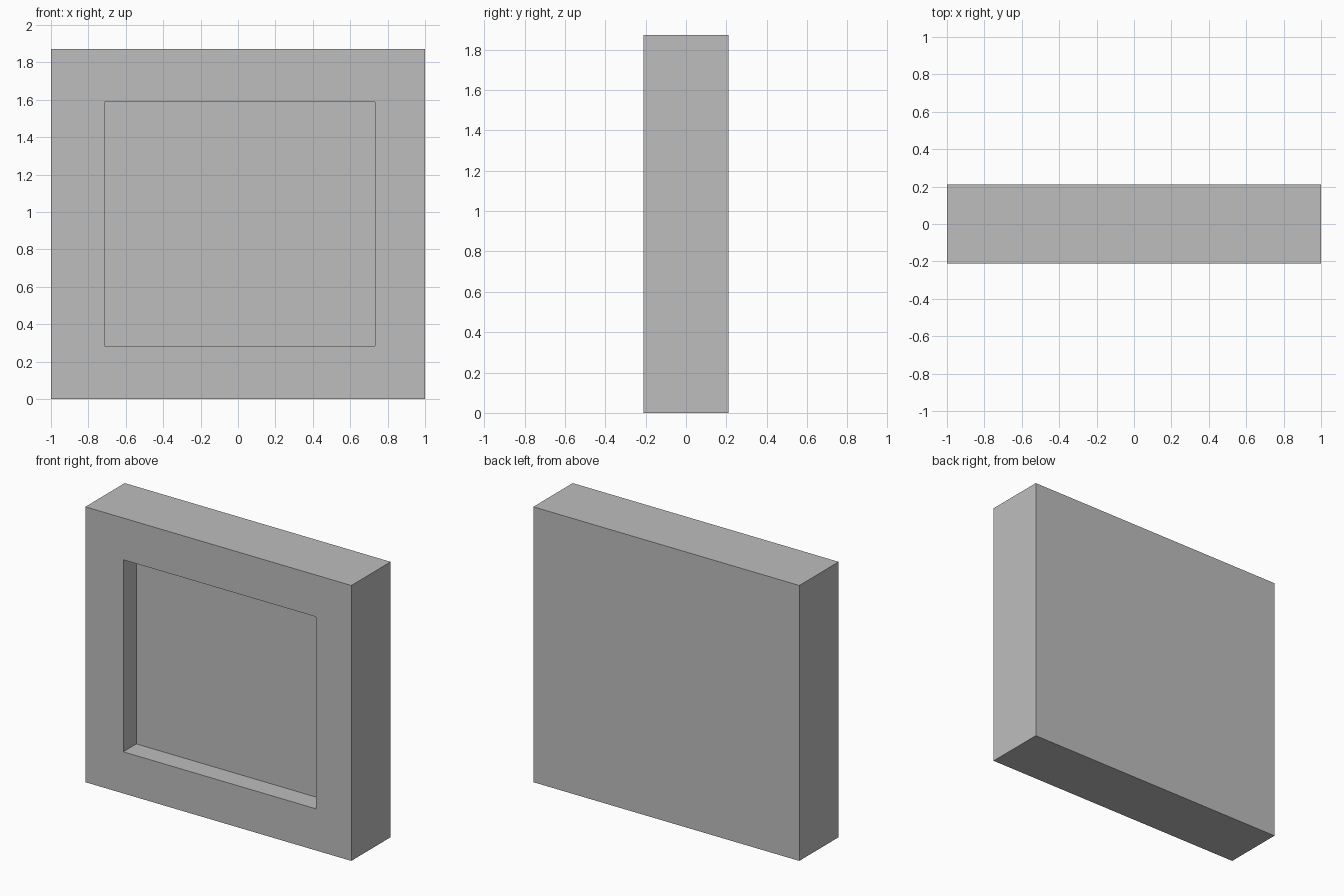
import bpy
import bmesh
from mathutils import Vector

old = bpy.data.objects.get("Cube")
if old:
    bpy.data.objects.remove(old, do_unlink=True)

WIDTH, DEPTH, HEIGHT = 2.0, 0.422, 1.872
LEFT, RIGHT, BOTTOM, TOP = -0.715, 0.733, 0.283, 1.588
RECESS = 0.14

# Single plain grey
grey = bpy.data.materials.new("plain grey")
grey.use_nodes = True
colour = (0.515, 0.515, 0.515, 1)
grey.diffuse_color = colour
grey.node_tree.nodes["Principled BSDF"].inputs["Base Color"].default_value = colour

# Solid slab
bm = bmesh.new()
bmesh.ops.create_cube(bm, size=1)
bmesh.ops.scale(bm, vec=(WIDTH, DEPTH, HEIGHT), verts=bm.verts)
bmesh.ops.translate(bm, vec=(0, 0, HEIGHT / 2), verts=bm.verts)

# Border around the front opening, slightly off centre
bm.normal_update()
front = min(bm.faces, key=lambda f: f.calc_center_median().y)
bmesh.ops.inset_region(bm, faces=[front], thickness=0.2)
for v in front.verts:
    v.co.x = LEFT if v.co.x < 0 else RIGHT
    v.co.z = BOTTOM if v.co.z < HEIGHT / 2 else TOP

# Straight-sided recess
panel = bmesh.ops.extrude_discrete_faces(bm, faces=[front])["faces"][0]
bmesh.ops.translate(bm, vec=Vector((0, RECESS, 0)), verts=panel.verts)
bmesh.ops.recalc_face_normals(bm, faces=bm.faces)

mesh = bpy.data.meshes.new("recessed_frame")
bm.to_mesh(mesh)
bm.free()
mesh.materials.append(grey)
frame = bpy.data.objects.new("recessed_frame", mesh)
bpy.context.collection.objects.link(frame)
